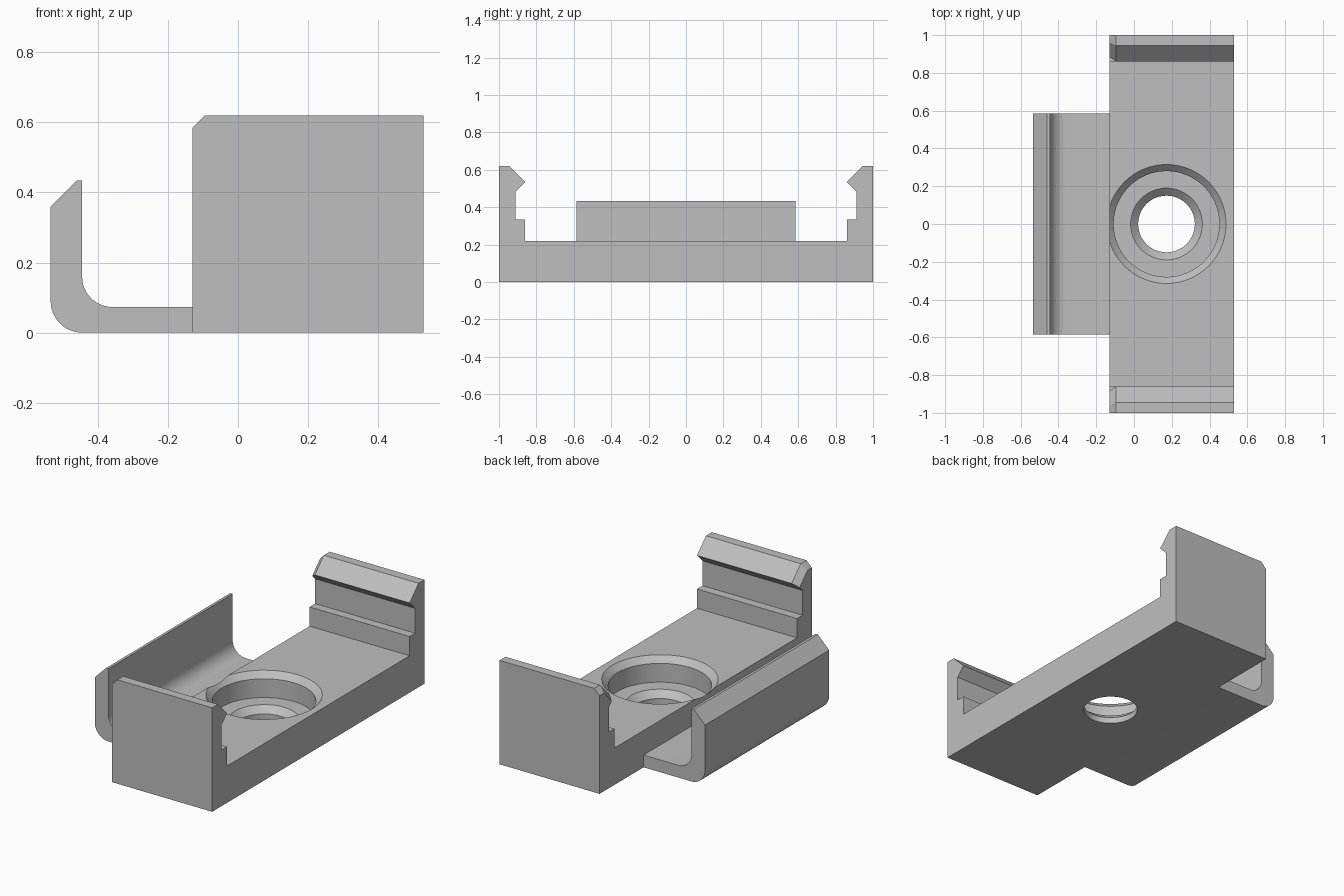
import bpy, bmesh, math

cube = bpy.data.objects.get("Cube")
if cube:
    bpy.data.objects.remove(cube, do_unlink=True)

GREY = 0.52
mat = bpy.data.materials.new("plain grey")
mat.use_nodes = True
mat.diffuse_color = (GREY, GREY, GREY, 1)
mat.node_tree.nodes["Principled BSDF"].inputs["Base Color"].default_value = (GREY, GREY, GREY, 1)


def loft(name, sections):
    """Skin a closed solid through matching outlines, capped at both ends."""
    bm = bmesh.new()
    rings = [[bm.verts.new(p) for p in s] for s in sections]
    for a, b in zip(rings, rings[1:]):
        for i in range(len(a)):
            j = (i + 1) % len(a)
            bm.faces.new((a[i], a[j], b[j], b[i]))
    bm.faces.new(rings[0])
    bm.faces.new(rings[-1])
    bmesh.ops.recalc_face_normals(bm, faces=bm.faces)
    mesh = bpy.data.meshes.new(name)
    bm.to_mesh(mesh)
    bm.free()
    mesh.materials.append(mat)
    obj = bpy.data.objects.new(name, mesh)
    bpy.context.collection.objects.link(obj)
    return obj


def arc(cx, cz, r, start, end, steps=12):
    angles = [math.radians(start + (end - start) * i / steps) for i in range(steps + 1)]
    return [(cx + r * math.cos(a), cz + r * math.sin(a)) for a in angles]


def smooth(obj):
    bpy.ops.object.select_all(action='DESELECT')
    obj.select_set(True)
    bpy.context.view_layer.objects.active = obj
    bpy.ops.object.shade_smooth_by_angle(angle=math.radians(30))


def clip_outline(x, top_outer, tip):
    """Cross-section of the base with a snap hook at each end."""
    half = [(1, 0), (1, top_outer[1]), top_outer, tip,
            (0.912, 0.483), (0.912, 0.335), (0.86, 0.335), (0.86, 0.22)]
    outline = half + [(-y, z) for y, z in reversed(half)]
    return [(x, y, z) for y, z in outline]


# Base with two hooks; the hook tips are chamfered at the tray end
full = ((0.945, 0.62), (0.86, 0.535))
inset = ((0.96, 0.585), (0.885, 0.51))
base = loft("clip_base", [clip_outline(-0.13, *inset),
                          clip_outline(-0.095, *full),
                          clip_outline(0.53, *full)])

# Stepped, chamfered screw hole
steps = [(0.15, -0.1), (0.15, 0.036), (0.19, 0.073), (0.28, 0.073),
         (0.28, 0.185), (0.315, 0.22), (0.315, 0.3)]
SEG = 64
turns = [math.tau * i / SEG for i in range(SEG)]
cutter = loft("hole_cutter", [[(0.172 + r * math.cos(a), r * math.sin(a), z) for a in turns]
                              for r, z in steps])
cutter.hide_render = True
cut = base.modifiers.new("screw_hole", 'BOOLEAN')
cut.operation = 'DIFFERENCE'
cut.solver = 'EXACT'
cut.object = cutter
bpy.context.view_layer.objects.active = base
bpy.ops.object.modifier_apply(modifier=cut.name)
bpy.data.objects.remove(cutter, do_unlink=True)
smooth(base)

# Side tray with a rounded bend and bevelled lip
profile = [(-0.13, 0.073), (-0.13, 0)]
profile += arc(-0.445, 0.09, 0.09, 270, 180)
profile += [(-0.535, 0.36), (-0.461, 0.434), (-0.445, 0.434)]
profile += arc(-0.359, 0.159, 0.086, 180, 270)
tray = loft("side_lip", [[(x, y, z) for x, z in profile] for y in (-0.585, 0.585)])
smooth(tray)
